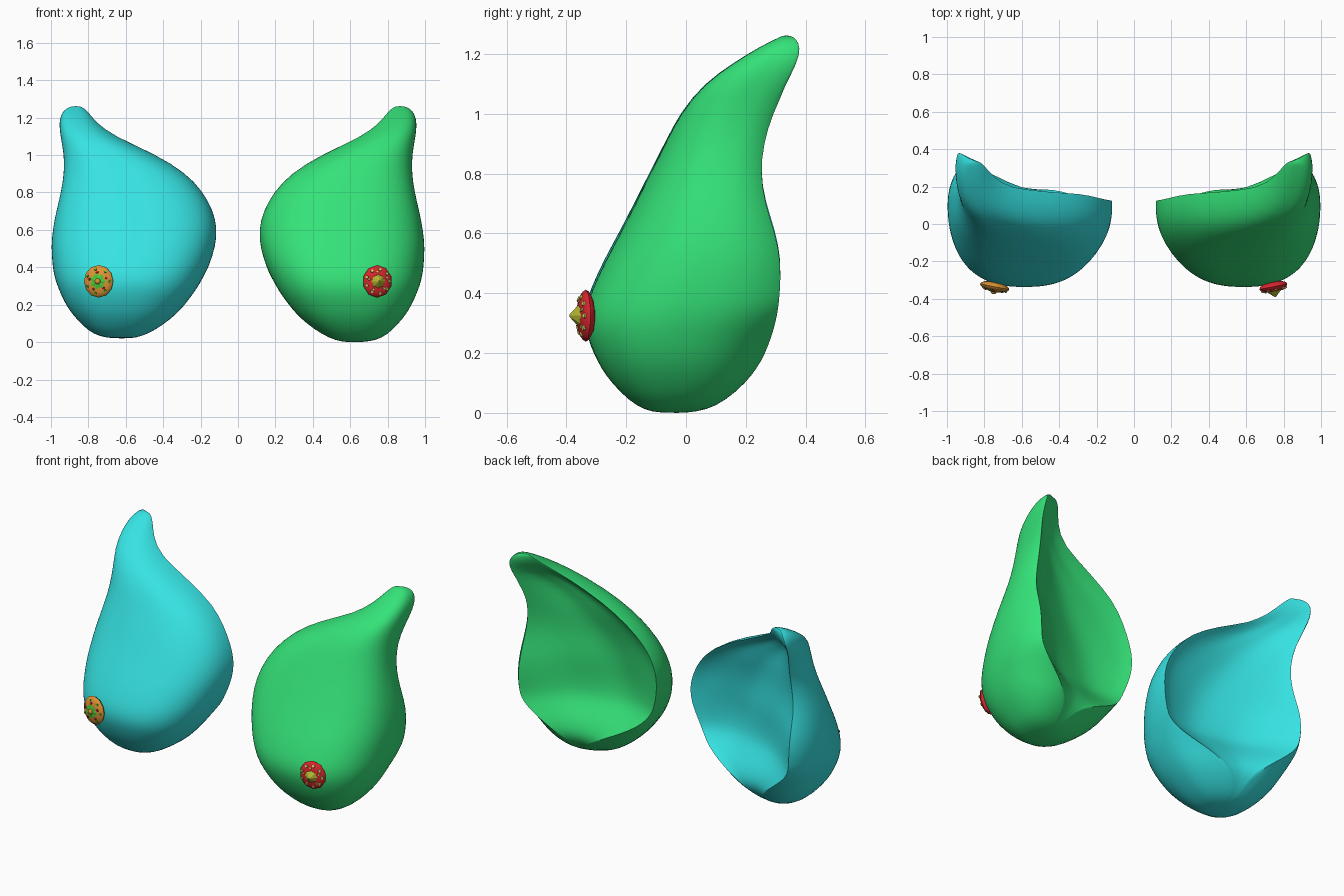
import bpy, bmesh, math
from mathutils import Matrix, Vector

old = bpy.data.objects.get("Cube")
if old:
    bpy.data.objects.remove(old)


def material(name, r, g, b):
    m = bpy.data.materials.new(name)
    m.use_nodes = True
    m.diffuse_color = (r, g, b, 1)
    bsdf = m.node_tree.nodes["Principled BSDF"]
    bsdf.inputs["Base Color"].default_value = (r, g, b, 1)
    bsdf.inputs["Roughness"].default_value = 0.6
    return m


GREEN = material("green", 0.035, 0.76, 0.19)
CYAN = material("cyan", 0.038, 0.77, 0.77)
RED = material("red", 0.68, 0.02, 0.028)
LIME = material("yellow green", 0.45, 0.47, 0.03)
ORANGE = material("orange", 0.73, 0.3, 0.035)
LEAF = material("leaf green", 0.07, 0.58, 0.04)
SEED = material("pale yellow", 0.75, 0.65, 0.12)

# Shell sections: height, inner x, outer x, front y, rear rim y
SECTIONS = [
    (0, .57, .67, -.09, .0), (.01, .52, .74, -.14, .07), (.04, .45, .8, -.19, .13),
    (.1, .365, .86, -.25, .2), (.15, .31, .9, -.285, .24), (.2, .268, .93, -.31, .265),
    (.25, .23, .952, -.33, .285), (.3, .2, .972, -.34, .3), (.35, .175, .985, -.335, .31),
    (.4, .152, .992, -.32, .315), (.5, .12, 1, -.275, .32), (.6, .11, .99, -.22, .3),
    (.7, .135, .97, -.17, .265), (.8, .19, .945, -.12, .25), (.9, .28, .93, -.07, .26),
    (1, .44, .93, -.02, .29), (1.1, .66, .95, .06, .34), (1.17, .75, .957, .16, .375),
    (1.22, .79, .945, .24, .385), (1.25, .82, .92, .3, .37), (1.262, .845, .885, .325, .35)]
ARC, HOLLOW = 36, 18


def ramp(v, low, high):
    t = min(max((v - low) / (high - low), 0), 1)
    return t * t * (3 - 2 * t)


def outline(a):
    """Unit rounded outline; the rear swings back toward the outer side."""
    c, s = math.cos(a), math.sin(a)
    power = 0.81 if s > 0 else 0.95
    x = -math.copysign(abs(c) ** power, c)
    y = -math.copysign(abs(s) ** power, s)
    return x, y * (0.8 + 0.2 * x) if y > 0 else y


def section(z, xi, xo, yf, yr):
    """One closed slice: rounded outer arc, then the hollow back."""
    mid, half = (xi + xo) / 2, (xo - xi) / 2
    # The rim closes to a point low on the back
    closed = 1 - ramp(z, .05, .39)
    start = -math.pi * (.015 + .445 * closed - .1 * ramp(z, .9, 1.15))
    wrap = 1.15 + .045 * (1 - ramp(z, .5, .85))
    end = math.pi * (wrap + (1.46 - wrap) * closed)
    d = (yr - yf) / (1 + outline(end)[1])
    pts = []
    for i in range(ARC + 1):
        x, y = outline(start + (end - start) * i / ARC)
        pts.append(Vector((mid + half * x, yf + d + d * y, z)))
    first, last = pts[0], pts[-1]
    depth = 0.41 * d * ramp(z, .03, .55) * (1 - ramp(z, 1.04, 1.2))
    for j in range(1, HOLLOW):
        s = j / HOLLOW
        p = last.lerp(first, s)
        ripple = 0.04 * math.sin(13 * s + 10 * z) * math.sin(math.pi * s)
        p.y -= depth * (math.sin(math.pi * s) ** 0.8 + ripple)
        pts.append(p)
    return pts


def finish(bm, name, mats, angle=40):
    bmesh.ops.recalc_face_normals(bm, faces=bm.faces)
    me = bpy.data.meshes.new(name)
    bm.to_mesh(me)
    bm.free()
    ob = bpy.data.objects.new(name, me)
    bpy.context.collection.objects.link(ob)
    for m in mats:
        me.materials.append(m)
    bpy.ops.object.select_all(action="DESELECT")
    ob.select_set(True)
    bpy.context.view_layer.objects.active = ob
    if angle:
        bpy.ops.object.shade_smooth_by_angle(angle=math.radians(angle))
    return ob


def shell(name, side, mat, lift):
    bm = bmesh.new()
    crease = bm.edges.layers.float.new("crease_edge")
    top = SECTIONS[-1][0]
    rings = []
    for row in SECTIONS:
        ring = []
        for p in section(*row):
            z = lift + p.z * (top - lift) / top
            ring.append(bm.verts.new((side * p.x, p.y, z)))
        rings.append(ring)
    n = len(rings[0])
    for low, high in zip(rings, rings[1:]):
        for i in range(n):
            k = (i + 1) % n
            bm.faces.new((low[i], low[k], high[k], high[i]))
        # Keep the rim of the hollow crisp
        if .12 < low[0].co.z < 1.1:
            for i in (0, ARC):
                bm.edges.get((low[i], high[i]))[crease] = 0.7
    bm.faces.new(rings[0])
    bm.faces.new(rings[-1])
    ob = finish(bm, name, [mat], 50)
    sub = ob.modifiers.new("smooth", "SUBSURF")
    sub.levels = sub.render_levels = 1


shell("left_shell", 1, GREEN, 0)
shell("right_shell", -1, CYAN, 0.02)


def place(side):
    """Badge frame: local z points out of the shell's front."""
    spot = Matrix.Translation((side * 0.745, -0.335, 0.325))
    return spot @ Matrix.Rotation(side * 0.2, 4, "Z") @ Matrix.Rotation(math.pi / 2, 4, "X")


def ball(name, side, mat, size, offset=(0, 0, 0), segs=12):
    bm = bmesh.new()
    bmesh.ops.create_uvsphere(bm, u_segments=segs, v_segments=8, radius=1)
    local = Matrix.Translation(offset) @ Matrix.Diagonal((*size, 1))
    bm.transform(place(side) @ local)
    finish(bm, name, [mat])


def dots(name, side, mat, count, ring, height, size, turn=0):
    """A ring of small discs lying along the badge's curve."""
    bm = bmesh.new()
    for i in range(count):
        a = turn + math.tau * i / count
        m = Matrix.Translation((ring * math.cos(a), ring * math.sin(a), height))
        m = m @ Matrix.Rotation(a, 4, "Z") @ Matrix.Rotation(ring * 6.5, 4, "Y")
        bmesh.ops.create_cone(bm, cap_ends=True, segments=8, radius1=size,
                              radius2=size * .8, depth=.006, matrix=m)
    bm.transform(place(side))
    finish(bm, name, [mat], 0)


def star(name, side, mat, points, outer, inner, height):
    """Thin leafy star."""
    bm = bmesh.new()
    tip = bm.verts.new((0, 0, height + .008))
    edge = []
    for i in range(points * 2):
        a = math.pi * i / points
        r = inner if i % 2 else outer
        edge.append(bm.verts.new((r * math.cos(a), r * math.sin(a), height)))
    for i in range(len(edge)):
        bm.faces.new((edge[i], edge[(i + 1) % len(edge)], tip))
    bm.faces.new(edge[::-1])
    bm.transform(place(side))
    finish(bm, name, [mat], 0)


# Red seeded fruit badge with a pointed centre
ball("left_fruit", 1, RED, (.08, .087, .028), segs=10)
dots("left_outer_seeds", 1, SEED, 9, .064, .019, .0095)
dots("left_inner_seeds", 1, SEED, 5, .05, .023, .007, .4)
bm = bmesh.new()
bmesh.ops.create_cone(bm, cap_ends=True, segments=8, radius1=.041, radius2=.004, depth=.035,
                      matrix=Matrix.Translation((0, 0, .038)))
bm.transform(place(1))
finish(bm, "left_fruit_point", [LIME], 0)

# Orange badge with leafy centre and scattered flecks
ball("right_fruit", -1, ORANGE, (.08, .087, .026), segs=12)
star("right_fruit_leaves", -1, LEAF, 7, .046, .033, .024)
ball("right_fruit_centre", -1, ORANGE, (.016, .016, .012), (0, 0, .029), 8)
dots("right_red_flecks", -1, RED, 5, .05, .022, .008, .4)
dots("right_green_flecks", -1, LEAF, 7, .065, .0175, .007)
